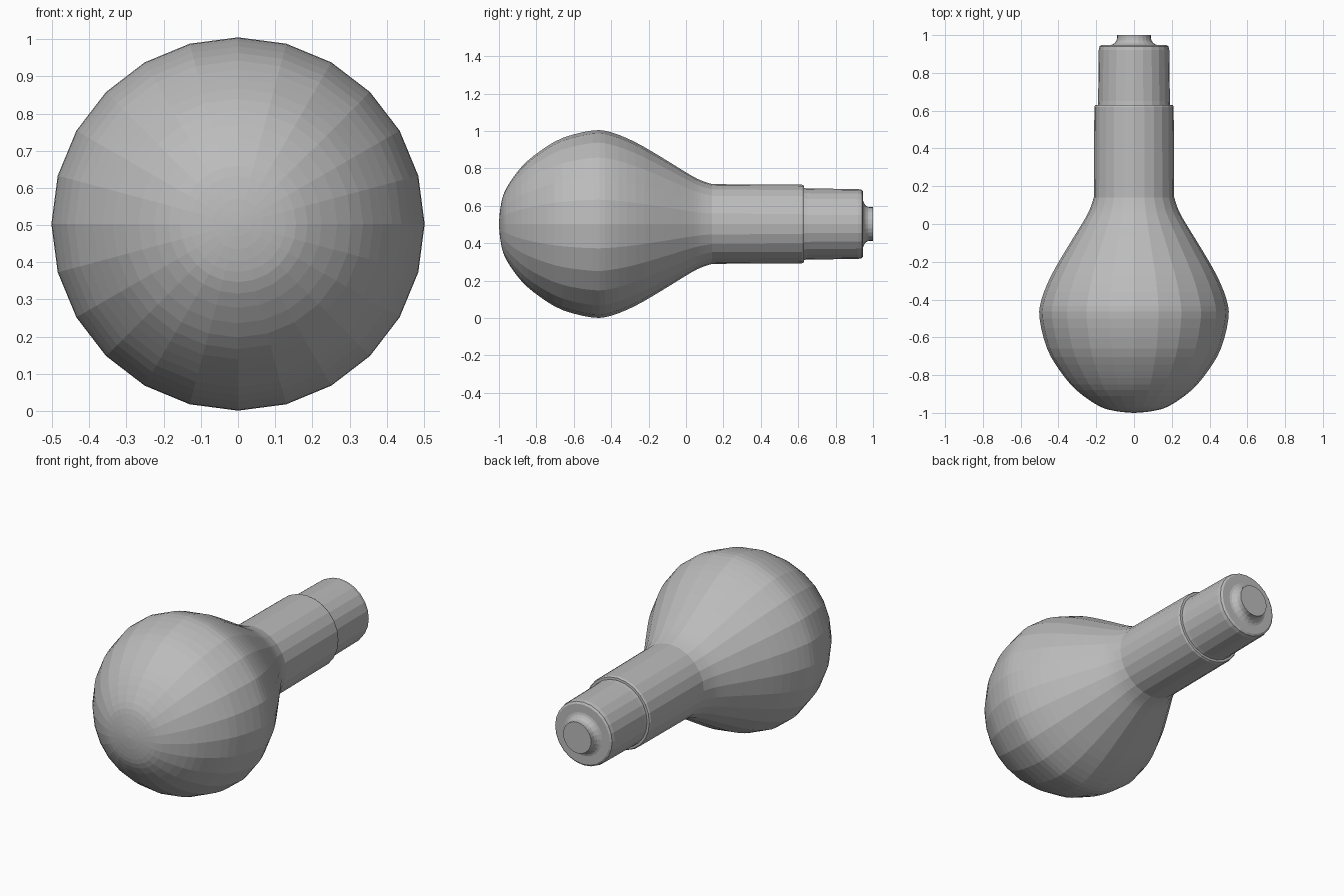
import bpy, bmesh, math
from mathutils import Vector
from mathutils.geometry import interpolate_bezier

if "Cube" in bpy.data.objects:
    bpy.data.objects.remove(bpy.data.objects["Cube"])

SIDES = 24
CENTRE_Z = 0.503

grey = bpy.data.materials.new("plain grey")
grey.use_nodes = True
colour = (0.5, 0.5, 0.5, 1)
grey.diffuse_color = colour
grey.node_tree.nodes["Principled BSDF"].inputs["Base Color"].default_value = colour


def smooth_profile(points, steps):
    """Round off a list of (y, radius) points with a flowing curve."""
    p = [Vector((y, r, 0)) for y, r in points]
    out = []
    for i in range(len(p) - 1):
        a, b = p[i], p[i + 1]
        before = p[i - 1] if i else Vector((a.x, -b.y, 0))
        after = p[min(i + 2, len(p) - 1)]
        curve = interpolate_bezier(a, a + (b - before) / 6, b - (after - a) / 6, b, steps + 1)
        out += [(v.x, max(v.y, 0)) for v in curve[:-1]]
    return out + [points[-1]]


def lathe(name, profile):
    """Spin a (y, radius) profile about the long axis."""
    bm = bmesh.new()
    rings = []
    for y, r in profile:
        if r < 1e-4:
            rings.append([bm.verts.new((0, y, CENTRE_Z))] * SIDES)
            continue
        angles = [math.tau * k / SIDES for k in range(SIDES)]
        rings.append([bm.verts.new((r * math.cos(a), y, CENTRE_Z + r * math.sin(a))) for a in angles])
    for lower, upper in zip(rings, rings[1:]):
        for k in range(SIDES):
            n = (k + 1) % SIDES
            corners = dict.fromkeys((lower[k], lower[n], upper[n], upper[k]))
            bm.faces.new(list(corners))
    bmesh.ops.recalc_face_normals(bm, faces=bm.faces)
    mesh = bpy.data.meshes.new(name)
    bm.to_mesh(mesh)
    bm.free()
    mesh.materials.append(grey)
    obj = bpy.data.objects.new(name, mesh)
    bpy.context.collection.objects.link(obj)


# Glass globe flowing into the neck, with a rounded rear rim
globe = smooth_profile([(-1, 0), (-0.99, 0.1), (-0.963, 0.187), (-0.88, 0.305),
                        (-0.78, 0.39), (-0.66, 0.46), (-0.5, 0.5), (-0.4, 0.49),
                        (-0.27, 0.437), (-0.12, 0.35), (0.02, 0.264),
                        (0.08, 0.233), (0.14, 0.213)], 3)
lathe("bulb_and_neck", globe + [(0.3, 0.212), (0.62, 0.21), (0.63, 0.205), (0.632, 0.18)])

# Narrower sleeve with a bevelled end
lathe("base_sleeve", [(0.6, 0.18), (0.63, 0.192), (0.65, 0.19), (0.92, 0.187), (0.94, 0.183),
                      (0.947, 0.172), (0.948, 0)])

# Contact button with a flared foot
lathe("contact_button", [(0.947, 0.125), (0.951, 0.112), (0.96, 0.1), (0.972, 0.092),
                         (0.985, 0.09), (1, 0.09), (1, 0)])
